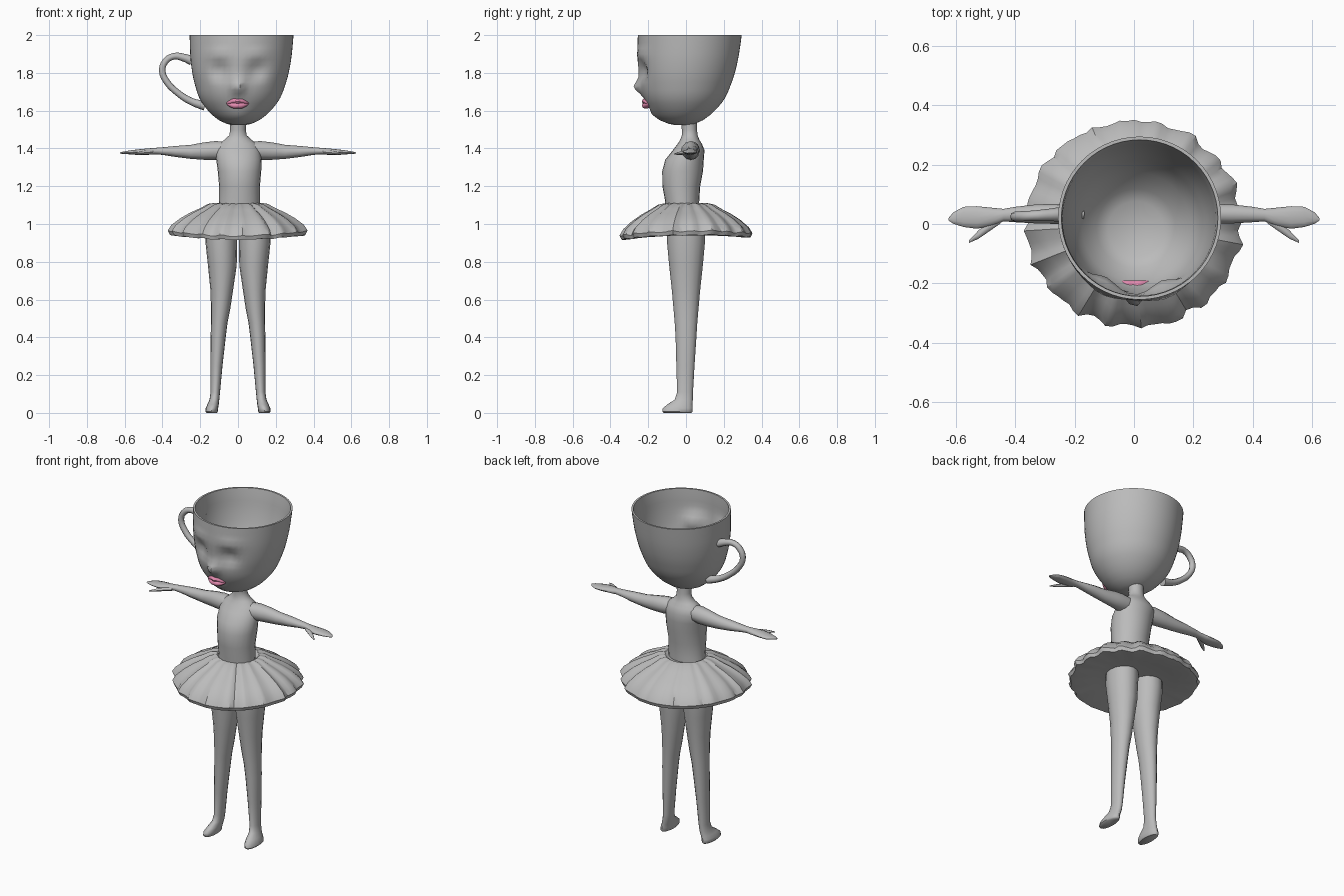
import bpy, bmesh, math, random

random.seed(4)
TAU = math.tau


def material(name, rgb):
    m = bpy.data.materials.new(name)
    m.diffuse_color = (*rgb, 1)
    return m


GREY = material("clay grey", (0.5, 0.5, 0.5))
PINK = material("lip pink", (0.75, 0.25, 0.42))


def smooth(obj, angle):
    bpy.ops.object.select_all(action='DESELECT')
    obj.select_set(True)
    bpy.context.view_layer.objects.active = obj
    bpy.ops.object.shade_smooth_by_angle(angle=math.radians(angle))


def skin(name, rows, mat=GREY, angle=50):
    """Join rings of points into a closed, capped surface."""
    bm = bmesh.new()
    rings = [[bm.verts.new(p) for p in row] for row in rows]
    n = len(rings[0])
    for a, b in zip(rings, rings[1:]):
        for i in range(n):
            j = (i + 1) % n
            bm.faces.new((a[i], a[j], b[j], b[i]))
    bm.faces.new(rings[0][::-1])
    bm.faces.new(rings[-1])
    bmesh.ops.recalc_face_normals(bm, faces=bm.faces)
    me = bpy.data.meshes.new(name)
    bm.to_mesh(me)
    bm.free()
    me.materials.append(mat)
    obj = bpy.data.objects.new(name, me)
    bpy.context.collection.objects.link(obj)
    smooth(obj, angle)
    return obj


def upright(z, cx, cy, rx, ry, n=16, s=1):
    return [(s * (cx + rx * math.cos(TAU * i / n)), cy + ry * math.sin(TAU * i / n), z)
            for i in range(n)]


def sideways(x, cy, cz, ry, rz, n=12, s=1):
    return [(s * x, cy + ry * math.cos(TAU * i / n), cz + rz * math.sin(TAU * i / n))
            for i in range(n)]


def gauss(x, z, x0, z0, sx, sz):
    return math.exp(-((x - x0) / sx) ** 2 - ((z - z0) / sz) ** 2)


# Cup head: outer wall with nose, brows and eye sockets, then the inner wall
def cup_row(z, r, inner):
    t = (z - 1.52) / 0.48
    cx, cy = 0.005 + 0.014 * t, -0.02 + 0.04 * t
    row = []
    for i in range(56):
        a = TAU * i / 56
        x, y = cx + r * math.cos(a), cy + r * math.sin(a)
        if y < cy:
            push = 0.02 * gauss(x, z, 0, 1.57, 0.08, 0.035)
            push += 0.045 * gauss(x, z, 0, 1.725, 0.028, 0.035)
            for s in (-1, 1):
                push -= 0.035 * gauss(x, z, s * 0.095, 1.81, 0.05, 0.045)
                push += 0.012 * gauss(x, z, s * 0.11, 1.90, 0.06, 0.02)
            y -= min(push, 0) if inner else push
        row.append((x, y, z))
    return row


profile = [(1.523, 0.03), (1.53, 0.065), (1.55, 0.108), (1.58, 0.147), (1.61, 0.175),
           (1.64, 0.198), (1.665, 0.213), (1.69, 0.224), (1.71, 0.231), (1.73, 0.237),
           (1.75, 0.243), (1.78, 0.251), (1.81, 0.257), (1.84, 0.262), (1.87, 0.266),
           (1.9, 0.269), (1.93, 0.271), (1.96, 0.273), (2.0, 0.275)]
cup = [cup_row(z, r, False) for z, r in profile]
cup += [cup_row(2.0, 0.264, True)]
cup += [cup_row(z, r - 0.014, True) for z, r in profile[-2:1:-1]]
skin("cup_head", cup)

# Cup handle: tapered tube
cu = bpy.data.curves.new("cup_handle", 'CURVE')
cu.dimensions = '3D'
cu.bevel_depth = 0.019
cu.bevel_resolution = 2
cu.use_fill_caps = True
cu.resolution_u = 4
path = [(-0.245, 1.865, 1.3), (-0.285, 1.88, 1.1), (-0.34, 1.888, 0.9), (-0.385, 1.86, 0.9),
        (-0.401, 1.81, 0.9), (-0.375, 1.75, 0.9), (-0.32, 1.695, 0.9), (-0.25, 1.65, 1.0),
        (-0.175, 1.625, 1.3)]
sp = cu.splines.new('BEZIER')
sp.bezier_points.add(len(path) - 1)
for bp, (x, z, r) in zip(sp.bezier_points, path):
    bp.co = (x, 0.03 + 0.05 * (x + 0.3), z)
    bp.radius = r
    bp.handle_left_type = bp.handle_right_type = 'AUTO'
handle = bpy.data.objects.new("cup_handle", cu)
cu.materials.append(GREY)
bpy.context.collection.objects.link(handle)
bpy.context.view_layer.objects.active = handle
handle.select_set(True)
bpy.ops.object.convert(target='MESH')
smooth(bpy.context.view_layer.objects.active, 50)

# Lips: upper lip with a dip in the middle, fuller lower lip
for name, zc, peak, fat in (("upper_lip", 1.647, 0.006, 0.015), ("lower_lip", 1.628, -0.003, 0.017)):
    rows = []
    for i in range(13):
        u = (i - 6) / 6
        w = max(math.sqrt(1 - abs(u) ** 1.6), 0.06)
        z = 1.639 + (zc - 1.639) * w + peak * math.sin(math.pi * min(abs(u) * 1.4, 1))
        y = -0.212 + 0.014 * u * u
        rows.append(sideways(-0.002 + 0.06 * u, y, z, 0.022 * w, fat * w, 10))
    skin(name, rows, PINK)

# Body: waist, bust, shoulders and neck
skin("torso", [upright(*r, n=24) for r in (
    (1.04, 0, -0.02, 0.115, 0.09), (1.12, 0.008, -0.02, 0.108, 0.09),
    (1.2, 0.008, -0.025, 0.108, 0.1), (1.28, 0.008, -0.018, 0.115, 0.108),
    (1.34, 0.005, -0.008, 0.12, 0.102), (1.39, 0, 0.014, 0.118, 0.084),
    (1.425, 0, 0.02, 0.1, 0.064), (1.447, 0, 0.02, 0.07, 0.05),
    (1.47, 0, 0.02, 0.046, 0.042), (1.5, 0, 0.018, 0.041, 0.04),
    (1.54, 0, 0.015, 0.044, 0.042))])

# Tutu: ruffled top, rolled hem and shallow underside
N = 96
frill = [math.sin(20 * TAU * i / N) * 0.6 + random.uniform(-0.6, 0.6) for i in range(N)]
tutu = []
for r, z, amp in ((0.09, 1.09, 0), (0.115, 1.108, 0.004), (0.15, 1.1, 0.006), (0.19, 1.075, 0.006),
                  (0.24, 1.047, 0.007), (0.29, 1.012, 0.008), (0.335, 0.97, 0.01),
                  (0.354, 0.937, 0.011), (0.346, 0.917, 0.008), (0.32, 0.918, 0.002),
                  (0.22, 0.94, 0), (0.09, 0.955, 0)):
    row = []
    for i in range(N):
        a = TAU * i / N
        rr = r + amp * frill[i]
        lift = 0.025 * math.cos(a) ** 2 + 0.012 * max(math.sin(a), 0)
        row.append((rr * 1.03 * math.cos(a), rr * 0.98 * math.sin(a),
                    z + lift * (r / 0.35) ** 2 + 0.4 * amp * frill[i]))
    tutu.append(row)
skin("tutu", tutu, angle=40)

# Limbs, mirrored left and right
leg = ((0.97, 0.088, 0, 0.084, 0.1), (0.9, 0.088, 0, 0.084, 0.1), (0.78, 0.083, 0, 0.076, 0.089),
       (0.65, 0.086, 0, 0.06, 0.075), (0.55, 0.092, 0, 0.051, 0.066), (0.48, 0.099, 0, 0.044, 0.06),
       (0.4, 0.105, 0, 0.04, 0.055), (0.25, 0.114, -0.003, 0.032, 0.048),
       (0.11, 0.12, -0.005, 0.025, 0.042), (0.07, 0.125, -0.012, 0.026, 0.048),
       (0.045, 0.132, -0.032, 0.03, 0.066), (0.025, 0.138, -0.044, 0.033, 0.079),
       (0.007, 0.14, -0.045, 0.033, 0.08), (0.0, 0.139, -0.044, 0.027, 0.073))
arm = ((0.07, 0.02, 1.39, 0.05, 0.046), (0.12, 0.026, 1.389, 0.048, 0.05),
       (0.18, 0.032, 1.386, 0.04, 0.046), (0.25, 0.034, 1.382, 0.034, 0.037),
       (0.33, 0.034, 1.384, 0.032, 0.029), (0.4, 0.032, 1.386, 0.026, 0.02),
       (0.44, 0.03, 1.386, 0.021, 0.017), (0.48, 0.024, 1.383, 0.031, 0.017),
       (0.53, 0.022, 1.381, 0.038, 0.014), (0.575, 0.024, 1.379, 0.034, 0.01),
       (0.61, 0.02, 1.377, 0.019, 0.006), (0.625, 0.016, 1.376, 0.005, 0.003))
thumb = ((0.45, 0.016, 1.381, 0.014, 0.011), (0.49, -0.008, 1.378, 0.018, 0.011),
         (0.525, -0.036, 1.374, 0.014, 0.008), (0.557, -0.06, 1.37, 0.004, 0.003))
for side, s in (("left", -1), ("right", 1)):
    skin(side + "_leg", [upright(*r, s=s) for r in leg])
    skin(side + "_arm", [sideways(*r, s=s) for r in arm])
    skin(side + "_thumb", [sideways(*r, n=8, s=s) for r in thumb])
